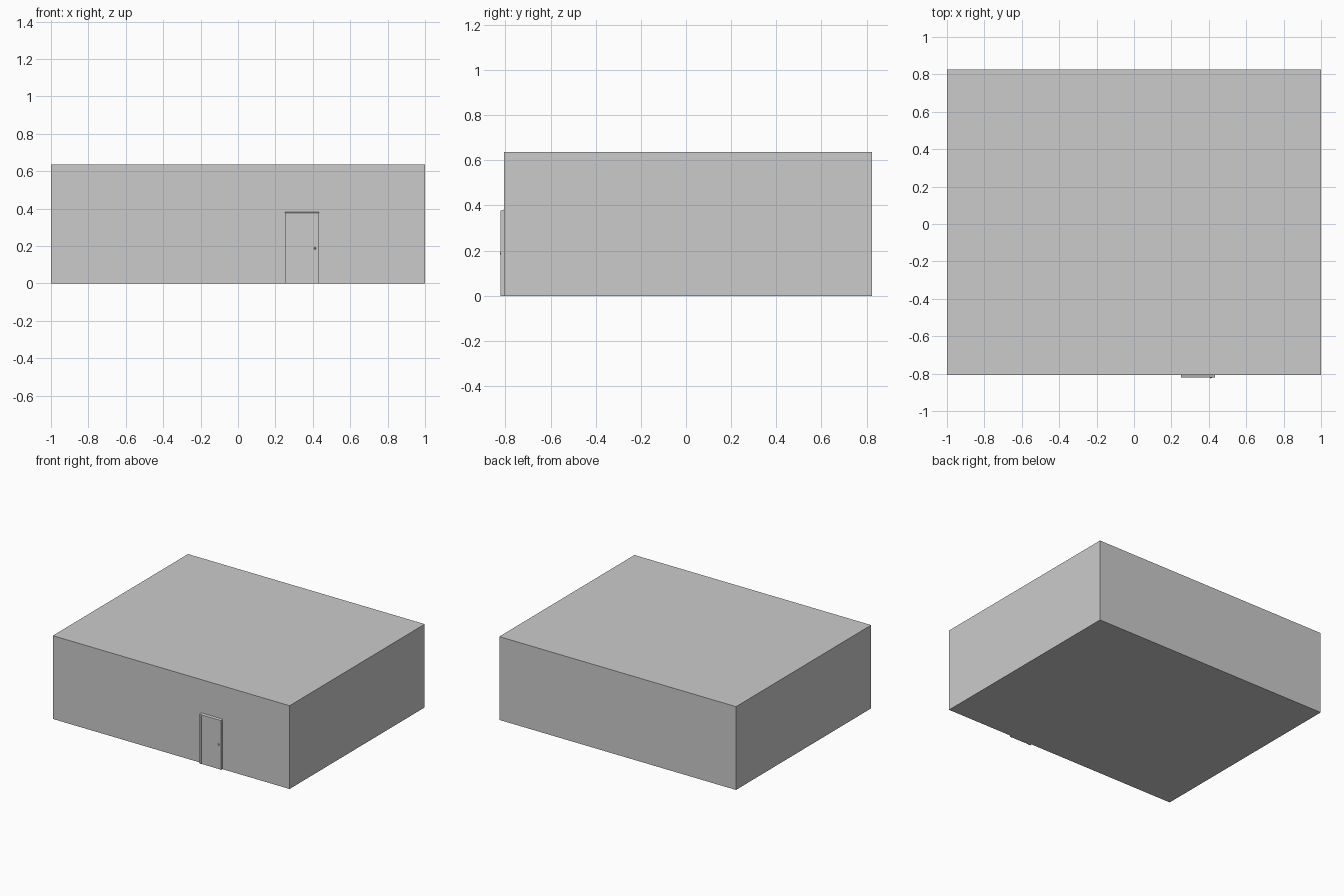
import bpy, bmesh
from mathutils import Matrix

if "Cube" in bpy.data.objects:
    bpy.data.objects.remove(bpy.data.objects["Cube"])


def add_mesh(name, bm):
    bmesh.ops.recalc_face_normals(bm, faces=bm.faces)
    mesh = bpy.data.meshes.new(name)
    bm.to_mesh(mesh)
    bm.free()
    obj = bpy.data.objects.new(name, mesh)
    bpy.context.collection.objects.link(obj)
    return obj


def box(name, lo, hi):
    bm = bmesh.new()
    bmesh.ops.create_cube(bm, size=1)
    for v in bm.verts:
        v.co = [(a + b) / 2 + c * (b - a) for a, b, c in zip(lo, hi, v.co)]
    return add_mesh(name, bm)


WALL, FRONT, BACK = -0.806, -0.825, 0.825

# Main block
box("building", (-1, WALL, 0), (1, BACK, 0.636))

# Door frame: an arch-shaped outline extruded from the wall, upper edge stepped
L, R, TOP, W = 0.252, 0.434, 0.382, 0.013
outline = [(L, 0), (L, TOP), (R, TOP), (R, 0),
           (R - W, 0), (R - W, TOP - W), (L + W, TOP - W), (L + W, 0)]


bm = bmesh.new()
face = bm.faces.new([bm.verts.new((x, WALL, z)) for x, z in outline])
ext = bmesh.ops.extrude_face_region(bm, geom=[face])
for v in ext["geom"]:
    if isinstance(v, bmesh.types.BMVert):
        v.co.y = FRONT + 0.003
        if v.co.z > TOP - 0.001:
            v.co.z -= 0.005
add_mesh("door_frame", bm)

# Door leaf
box("door", (L + W, FRONT + 0.006, 0), (R - W, WALL, TOP - W))

# Handle: short stem and round knob
bm = bmesh.new()
bmesh.ops.create_uvsphere(bm, u_segments=12, v_segments=8, radius=0.006,
                          matrix=Matrix.Translation((0.411, FRONT + 0.006, 0.188)))
add_mesh("door_knob", bm)
